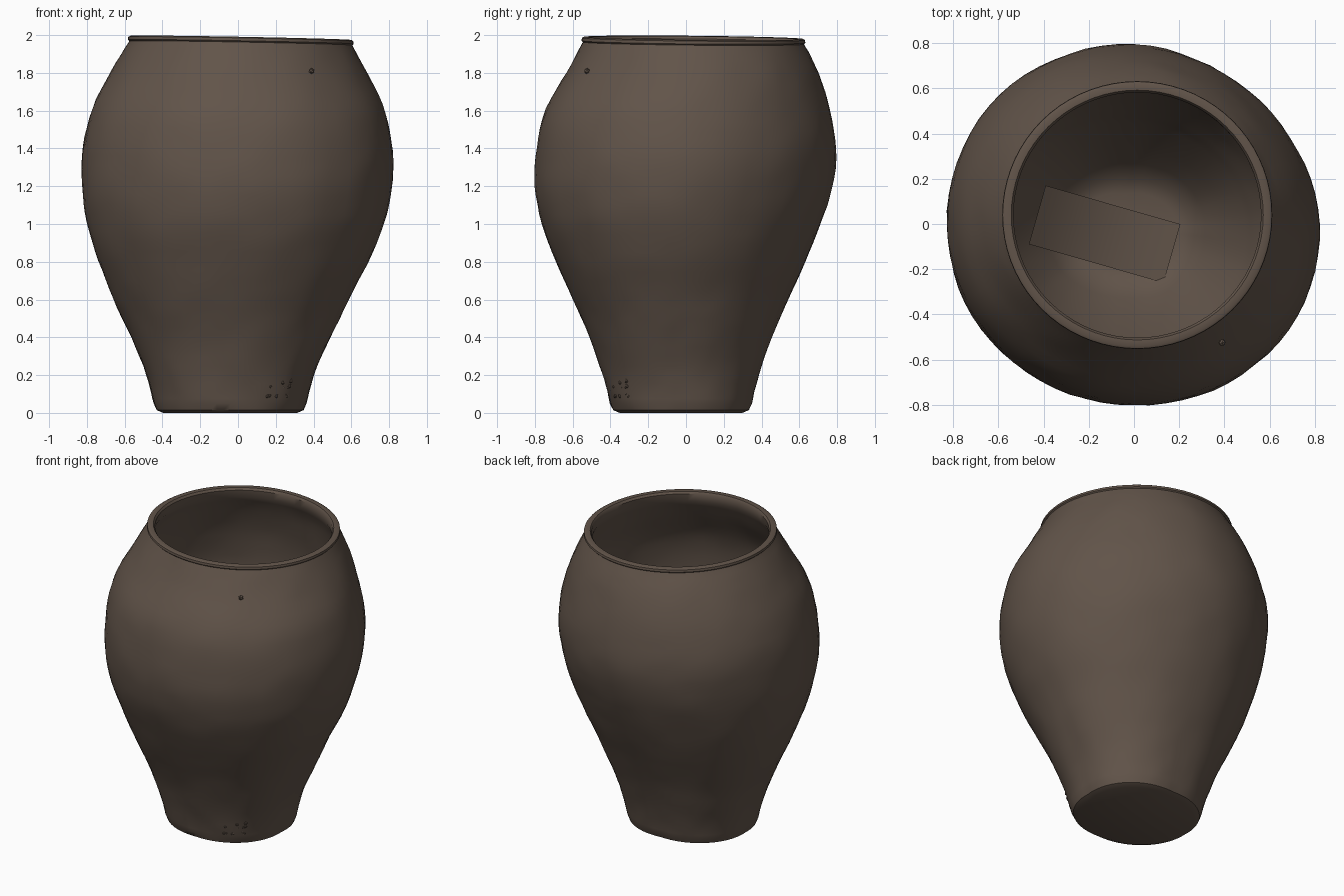
import bpy, bmesh, math, random
from mathutils import Vector, Matrix, noise

random.seed(4)
if "Cube" in bpy.data.objects:
    bpy.data.objects.remove(bpy.data.objects["Cube"])

clay = bpy.data.materials.new("dark brown clay")
clay.use_nodes = True
colour = (0.12, 0.088, 0.067, 1)
clay.diffuse_color = colour
clay.node_tree.nodes["Principled BSDF"].inputs["Base Color"].default_value = colour

SEGMENTS = 72


def finish(name, bm, angle):
    mesh = bpy.data.meshes.new(name)
    bmesh.ops.recalc_face_normals(bm, faces=bm.faces)
    bm.to_mesh(mesh)
    bm.free()
    mesh.materials.append(clay)
    ob = bpy.data.objects.new(name, mesh)
    bpy.context.collection.objects.link(ob)
    bpy.ops.object.select_all(action='DESELECT')
    ob.select_set(True)
    bpy.context.view_layer.objects.active = ob
    bpy.ops.object.shade_smooth_by_angle(angle=math.radians(angle))
    return ob


def smooth_rows(rows, steps):
    """Catmull-Rom interpolation through cross-section rows."""
    rows = [Vector(r) for r in rows]
    out = []
    for i in range(len(rows) - 1):
        b, c = rows[i], rows[i + 1]
        a, d = rows[max(i - 1, 0)], rows[min(i + 2, len(rows) - 1)]
        for k in range(steps):
            t = k / steps
            out.append(0.5 * (2 * b + (c - a) * t + (2 * a - 5 * b + 4 * c - d) * t * t
                              + (3 * b - a - 3 * c + d) * t ** 3))
    return out + [rows[-1]]


def inset(row, amount, z=None):
    h, x0, x1, y0, y1 = row
    return Vector((h if z is None else z, x0 + amount, x1 - amount, y0 + amount, y1 - amount))


def lopsided(a, h):
    """Radial offset on the diagonals: flat back left shoulder, fuller sides."""
    fade = min(1, max(0, (1.97 - h) / 0.35))
    s = math.sin(2 * a)
    if s < 0:
        return -s * 0.014 * fade
    if math.cos(a) > 0:
        return s * max(-0.028, 0.025 - 0.045 * h) * fade
    return s * max(0, 0.01 - 0.02 * h)


# Lopsided body sections: height, left, right, front, back extents
body = [
    (0.05, -0.445, 0.36, -0.40, 0.345),
    (0.2, -0.485, 0.40, -0.44, 0.385),
    (0.4, -0.565, 0.49, -0.51, 0.455),
    (0.6, -0.66, 0.585, -0.60, 0.54),
    (0.8, -0.74, 0.69, -0.69, 0.63),
    (1.0, -0.80, 0.77, -0.765, 0.71),
    (1.2, -0.825, 0.815, -0.80, 0.775),
    (1.4, -0.82, 0.82, -0.79, 0.795),
    (1.6, -0.77, 0.78, -0.745, 0.765),
    (1.8, -0.67, 0.69, -0.63, 0.705),
    (1.945, -0.583, 0.612, -0.553, 0.632),
]
outer = smooth_rows(body, 4)
foot, neck = outer[0], outer[-1]

# Foot edge, wall, lip bead, then the hollow inside with a wall that thickens downward
rings = [inset(foot, 0.05, 0.0), inset(foot, 0.015, 0.015)] + outer
rings += [inset(neck, 0.007, 1.958), inset(neck, 0.0, 1.965), inset(neck, 0.002, 1.98),
          inset(neck, 0.012, 1.986), inset(neck, 0.04, 1.984), inset(neck, 0.05, 1.97)]
rings += [inset(r, 0.06 + 0.026 * (1.9 - r[0])) for r in reversed(outer) if 0.58 < r[0] < 1.93]

# Tapering bottom of the hollow and its small floor
low = rings[-1]
rings += [inset(low, shrink, z) for shrink, z in
          ((0.1, 0.45), (0.18, 0.33), (0.25, 0.255), (0.31, 0.237), (0.42, 0.235))]

bm = bmesh.new()
loops = []
for h, x0, x1, y0, y1 in rings:
    loop = []
    for i in range(SEGMENTS):
        a = math.tau * i / SEGMENTS
        p = Vector(((x0 + x1) / 2 + (x1 - x0) / 2 * math.cos(a),
                    (y0 + y1) / 2 + (y1 - y0) / 2 * math.sin(a), h))
        # Hand-made unevenness, and a slightly tilted mouth
        out = Vector((math.cos(a), math.sin(a), 0))
        p += out * lopsided(a, h)
        if 0.02 < h < 1.93:
            p += out * (noise.noise(p * 5) * 0.005 + noise.noise(p * 14) * 0.003)
        p.z -= h / 2 * (0.019 * p.x + 0.01 * p.y)
        loop.append(bm.verts.new(p))
    loops.append(loop)
for lower, upper in zip(loops, loops[1:]):
    for i in range(SEGMENTS):
        j = (i + 1) % SEGMENTS
        bm.faces.new((lower[i], lower[j], upper[j], upper[i]))
bm.faces.new(loops[0][::-1])
bm.faces.new(loops[-1])
finish("jar_body", bm, 40)

# Thin rectangular slab lying in the hollow, curling up the wall at one end
bm = bmesh.new()
bmesh.ops.create_grid(bm, x_segments=12, y_segments=1, size=0.5)
sheet = bm.faces[:]
top = bmesh.ops.extrude_face_region(bm, geom=sheet, use_keep_orig=True)
for v in top["geom"]:
    if isinstance(v, bmesh.types.BMVert):
        v.co.z += 0.03
turn = Matrix.Translation((-0.13, -0.045, 0)) @ Matrix.Rotation(math.radians(-16), 4, 'Z')
for v in bm.verts:
    curl = 0.5 - v.co.x
    v.co = turn @ Vector((v.co.x * 0.62, v.co.y * 0.27, v.co.z + 0.235 + 0.21 * curl ** 2.5))
finish("inner_slab", bm, 30)


def add_grit(name, spots):
    bm = bmesh.new()
    for spot, size in spots:
        bmesh.ops.create_icosphere(bm, subdivisions=1, radius=size, matrix=Matrix.Translation(spot))
    finish(name, bm, 20)


# Small lump on the shoulder and crusty grit near the foot
add_grit("shoulder_lump", [((0.39, -0.525, 1.81), 0.016)])
grit = []
for n in range(14):
    a = math.radians(random.uniform(-66, -42))
    z = random.uniform(0.08, 0.19)
    grow = 0.27 * (z - 0.05)
    grit.append(((-0.042 + (0.412 + grow) * math.cos(a),
                  -0.027 + (0.382 + grow) * math.sin(a), z), random.uniform(0.007, 0.013)))
add_grit("foot_grit", grit)
